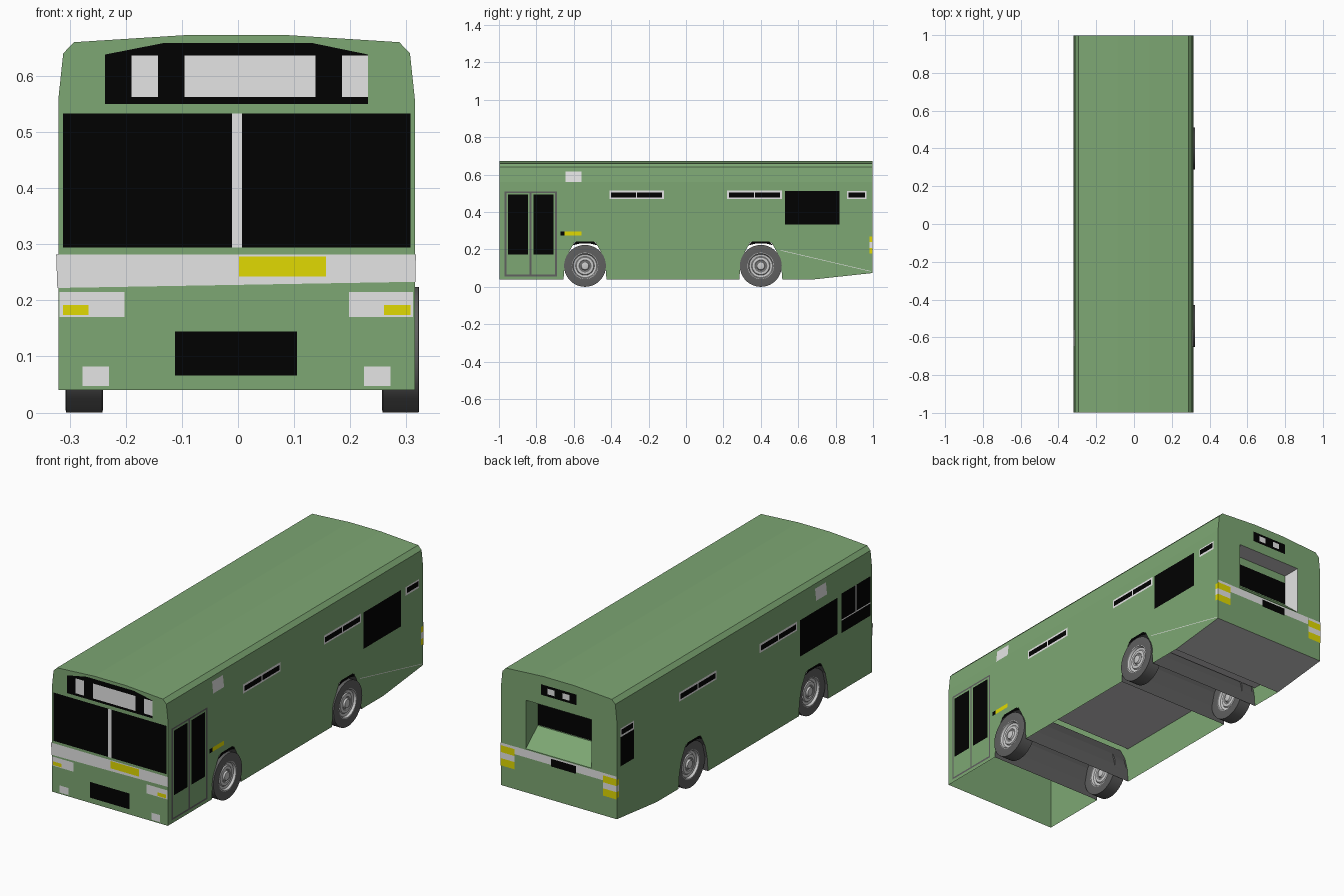
import bpy, bmesh, math
from mathutils import Vector

if "Cube" in bpy.data.objects:
    bpy.data.objects.remove(bpy.data.objects["Cube"])


def material(name, r, g, b):
    m = bpy.data.materials.new(name)
    m.diffuse_color = (r, g, b, 1)
    m.use_nodes = True
    m.node_tree.nodes["Principled BSDF"].inputs["Base Color"].default_value = m.diffuse_color
    return m


GREEN = material("green paint", .207, .388, .173)
BLACK = material("black glass", .0002, .0002, .0002)
GREY = material("light grey", .78, .78, .78)
YELLOW = material("yellow lamp", .75, .7, .0005)
DARK = material("dark rubber", .115, .115, .115)
METAL = material("wheel metal", .6, .6, .6)
FLOOR = material("underside grey", .56, .55, .56)
MATS = [GREEN, BLACK, GREY, YELLOW, DARK, METAL, FLOOR]

XR, XL, CX, YE = .315, -.32, -.0025, .998


def finish(name, bm, mats):
    me = bpy.data.meshes.new(name)
    bm.to_mesh(me)
    bm.free()
    ob = bpy.data.objects.new(name, me)
    for m in mats:
        me.materials.append(m)
    bpy.context.collection.objects.link(ob)
    return ob


def face(bm, pts, out=None, mi=0):
    """Add a polygon whose normal agrees with the outward direction."""
    f = bm.faces.new([bm.verts.new(p) for p in pts])
    f.normal_update()
    if out is None:
        out = f.calc_center_median() - Vector((0, 0, .35))
    if f.normal.dot(Vector(out)) < 0:
        f.normal_flip()
    f.material_index = mi


# ---------- body shell ----------
HALF_ARCH = [(-.115, .04), (-.109, .11), (-.092, .175), (-.058, .236)]
ARCH = HALF_ARCH + [(-a, z) for a, z in reversed(HALF_ARCH)]
AXLES = (-.54, .4)
arch_lines = [[(y + a, z) for a, z in ARCH] for y in AXLES]
lower = [(-YE, .04)] + arch_lines[0] + arch_lines[1] + [(.685, .04), (YE, .074)]
HALF = [(.3175, .56), (.309, .64), (.29, .66), (.085, .673)]
top = [(CX + x, z) for x, z in HALF] + [(CX - x, z) for x, z in reversed(HALF)]

bm = bmesh.new()
for x, sgn in ((XR, 1), (XL, -1)):
    face(bm, [(x, y, z) for y, z in lower + [(YE, .56), (-YE, .56)]], (sgn, 0, 0))
for (xa, za), (xb, zb) in zip(top, top[1:]):
    face(bm, [(xa, -YE, za), (xb, -YE, zb), (xb, YE, zb), (xa, YE, za)])
face(bm, [(XR, -YE, .04)] + [(x, -YE, z) for x, z in top] + [(XL, -YE, .04)], (0, -1, 0))
# rear wall around the window recess
RX0, RX1, RZ0, RZ1 = -.18, .178, .29, .53
for poly in ([(XL, .074), (XR, .074), (XR, RZ0), (XL, RZ0)],
             [(XL, RZ0), (RX0, RZ0), (RX0, RZ1), (XL, RZ1)],
             [(RX1, RZ0), (XR, RZ0), (XR, RZ1), (RX1, RZ1)],
             [(XL, RZ1), (XR, RZ1)] + top):
    face(bm, [(x, YE, z) for x, z in poly], (0, 1, 0))
bmesh.ops.remove_doubles(bm, verts=bm.verts, dist=1e-5)
finish("body_shell", bm, MATS)

# ---------- rear window recess ----------
bm = bmesh.new()
YB, ZS = .905, .37
face(bm, [(RX0, YE, RZ0), (RX1, YE, RZ0), (RX1, YB, ZS), (RX0, YB, ZS)], (0, 1, 1))
face(bm, [(RX0, YB, ZS), (RX1, YB, ZS), (RX1, YB, RZ1), (RX0, YB, RZ1)], (0, 1, 0))
face(bm, [(RX0, YE, RZ1), (RX1, YE, RZ1), (RX1, YB, RZ1), (RX0, YB, RZ1)], (0, 0, -1), 6)
for x, sgn, mi in ((RX0, 1, 2), (RX1, -1, 0)):
    face(bm, [(x, YE, RZ0), (x, YB, ZS), (x, YB, RZ1), (x, YE, RZ1)], (sgn, 0, 0), mi)
finish("rear_window_recess", bm, MATS)


# ---------- wheel arch liners and floor, full width ----------
def strips(name, mat, lines):
    bm = bmesh.new()
    for line in lines:
        for (ya, za), (yb, zb) in zip(line, line[1:]):
            # liners face the axle, floors face the road
            y = (ya + yb) / 2
            near = min(AXLES, key=lambda a: abs(a - y))
            out = (0, near - y, -.2) if abs(near - y) < .118 else (0, 0, -1)
            face(bm, [(XL, ya, za), (XR, ya, za), (XR, yb, zb), (XL, yb, zb)], out)
    finish(name, bm, [mat])


strips("wheel_arch_liners", DARK, arch_lines)
strips("underfloor", FLOOR, [[(-.427, .22), (.287, .22)], [(.513, .14), (.685, .14)],
                             [(.685, .04), (YE, .074)]])


# ---------- thin plates for glass, lamps and trim ----------
def lean(v):
    """Inward lean of the upper side walls."""
    return max(0, v - .56) * .106


SIDES = {
    "front": lambda u, v, o: (u, -YE - o, v),
    "back": lambda u, v, o: (u, YE + o, v),
    "right": lambda u, v, o: (XR + o - lean(v), u, v),
    "left": lambda u, v, o: (XL - o + lean(v), u, v),
    "recess": lambda u, v, o: (u, YB + o, v),
}


def R(u0, u1, v0, v1):
    return [(u0, v0), (u1, v0), (u1, v1), (u0, v1)]


def plates(name, mat, side, polys, layer=1):
    """Open-backed plates standing just proud of a wall."""
    bm = bmesh.new()
    put = SIDES[side]
    outward = Vector(put(0, 0, 1)) - Vector(put(0, 0, 0))
    for poly in polys:
        face(bm, [put(u, v, .0008 * layer) for u, v in poly], outward)
    finish(name, bm, [mat])


# front
plates("front_sign", BLACK, "front",
       [[(-.237, .55), (.232, .55), (.232, .638), (.13, .659), (-.13, .659), (-.237, .638)]])
plates("front_sign_displays", GREY, "front",
       [R(-.19, -.143, .562, .636), R(-.095, .138, .562, .636), R(.185, .232, .562, .636)], 2)
plates("windscreen", BLACK, "front", [R(-.312, -.011, .294, .533), R(.007, .307, .294, .533)])
plates("windscreen_pillar", GREY, "front", [R(-.011, .007, .294, .533)], 2)
plates("front_band", GREY, "front",
       [[(-.322, .222), (.316, .233), (.317, .282), (-.324, .282)]])
plates("front_badge_plate", YELLOW, "front", [R(.002, .157, .242, .278)], 2)
plates("headlights", GREY, "front", [R(-.318, -.202, .17, .215), R(.198, .312, .17, .215)])
plates("front_indicators", YELLOW, "front", [R(-.312, -.266, .174, .192), R(.26, .307, .174, .192)], 2)
plates("front_grille", BLACK, "front", [R(-.112, .105, .066, .144)])
plates("fog_lamps", GREY, "front", [R(-.277, -.23, .047, .082), R(.225, .272, .047, .082)])

# back
plates("rear_window", BLACK, "recess", [R(RX0 + .001, RX1 - .001, .374, .49)])
plates("rear_sign", BLACK, "back", [R(-.1, .095, .58, .632)])
plates("rear_sign_displays", GREY, "back", [R(.02, .058, .592, .62), R(-.063, -.025, .592, .62)], 2)
plates("rear_band", GREY, "back", [R(-.245, .24, .247, .285)])
plates("rear_plate", BLACK, "back", [R(-.097, .04, .24, .278)], 2)
for s, x0, x1 in (("right", .24, XR), ("left", XL, -.245)):
    plates("rear_lamp_" + s, YELLOW, "back", [R(x0, x1, .238, .272), R(x0, x1, .172, .208)], 2)
    plates("rear_lamp_middle_" + s, GREY, "back",
           [R(x0, x1, .208, .238), R(x0, x1, .272, .285)], 2)
    plates("rear_lamp_wrap_" + s, YELLOW, s, [R(.982, YE, .24, .268), R(.982, YE, .178, .208)])
    plates("rear_lamp_wrap_middle_" + s, GREY, s, [R(.982, YE, .208, .24)])

# parts on both sides
for s in ("right", "left"):
    vents = [(-.41, -.118), (.22, .512)]
    plates("vent_frames_" + s, GREY, s, [R(a, b, .47, .515) for a, b in vents])
    panes = []
    for a, b in vents:
        m = (a + b) / 2
        panes += [R(a + .01, m - .003, .479, .505), R(m + .003, b - .01, .479, .505)]
    plates("vent_glass_" + s, BLACK, s, panes, 2)
    plates("side_panel_" + s, GREY, s, [R(-.645, -.56, .56, .562 + .056)])
    plates("arch_trim_" + s, BLACK, s,
           [[(y - .066, .222), (y - .03, .231), (y + .03, .231), (y + .066, .222),
             (y + .045, .243), (y - .045, .243)] for y in AXLES])

# right side
plates("right_window", BLACK, "right", [R(.53, .822, .332, .512)])
plates("right_small_vent_frame", GREY, "right", [R(.86, .966, .469, .512)])
plates("right_small_vent_glass", BLACK, "right", [R(.868, .958, .479, .505)], 2)
plates("door_frame", DARK, "right",
       [R(-.97, -.96, .056, .51), R(-.7, -.69, .056, .51), R(-.837, -.827, .056, .51),
        R(-.96, -.7, .502, .51), R(-.96, -.7, .056, .065)])
plates("door_glass", BLACK, "right", [R(-.953, -.846, .174, .493), R(-.815, -.708, .174, .493)])
plates("side_marker", YELLOW, "right", [R(-.65, -.56, .274, .295)])
plates("side_marker_end", BLACK, "right", [R(-.672, -.65, .274, .295)])
plates("rear_crease", GREY, "right", [[(.505, .194), (.99, .081), (.99, .084), (.505, .197)]])

# left side
plates("left_rear_vent_frame", GREY, "left", [R(.865, .97, .469, .512)])
plates("left_rear_vent_glass", BLACK, "left", [R(.873, .962, .479, .505)], 2)
plates("left_rear_window", BLACK, "left", [R(.865, .97, .325, .469)])
plates("left_window", BLACK, "left", [R(-.725, -.435, .332, .512)])
plates("driver_window", BLACK, "left", [R(-.985, -.757, .325, .52)])
plates("driver_window_bars", GREY, "left",
       [R(-.985, -.757, .386, .392), R(-.873, -.867, .392, .52)], 2)

# ---------- wheels: tyre with a stepped hub on both faces ----------
HUB = [(0, .064), (.01, .064), (.02, .062), (.024, .054), (.028, .054), (.032, .057),
       (.046, .056), (.05, .051), (.062, .053), (.067, .064), (.071, .064), (.108, .066), (.112, .065)]
PROFILE = HUB + [(r, .066 - d) for r, d in reversed(HUB)]


def wheel(name, x_in, y):
    bm = bmesh.new()
    n = 36
    rings = []
    for r, d in PROFILE:
        if r == 0:
            rings.append([bm.verts.new((x_in + d, y, .112))] * n)
        else:
            rings.append([bm.verts.new((x_in + d, y + r * math.cos(t), .112 + r * math.sin(t)))
                          for t in (2 * math.pi * i / n for i in range(n))])
    last = len(PROFILE) - 2
    for k, (a, b) in enumerate(zip(rings, rings[1:])):
        for i in range(n):
            j = (i + 1) % n
            f = bm.faces.new(list(dict.fromkeys((a[i], a[j], b[j], b[i]))))
            # rubber from the rim outward, metal hub inside
            f.material_index = 0 if min(k, last - k) >= 10 else 1
    bmesh.ops.recalc_face_normals(bm, faces=bm.faces)
    ob = finish(name, bm, [DARK, METAL])
    bpy.ops.object.select_all(action='DESELECT')
    bpy.context.view_layer.objects.active = ob
    ob.select_set(True)
    bpy.ops.object.shade_smooth_by_angle(angle=math.radians(25))


for end, y in zip(("front", "rear"), AXLES):
    wheel(end + "_wheel_right", .257, y)
    wheel(end + "_wheel_left", -.307, y)
